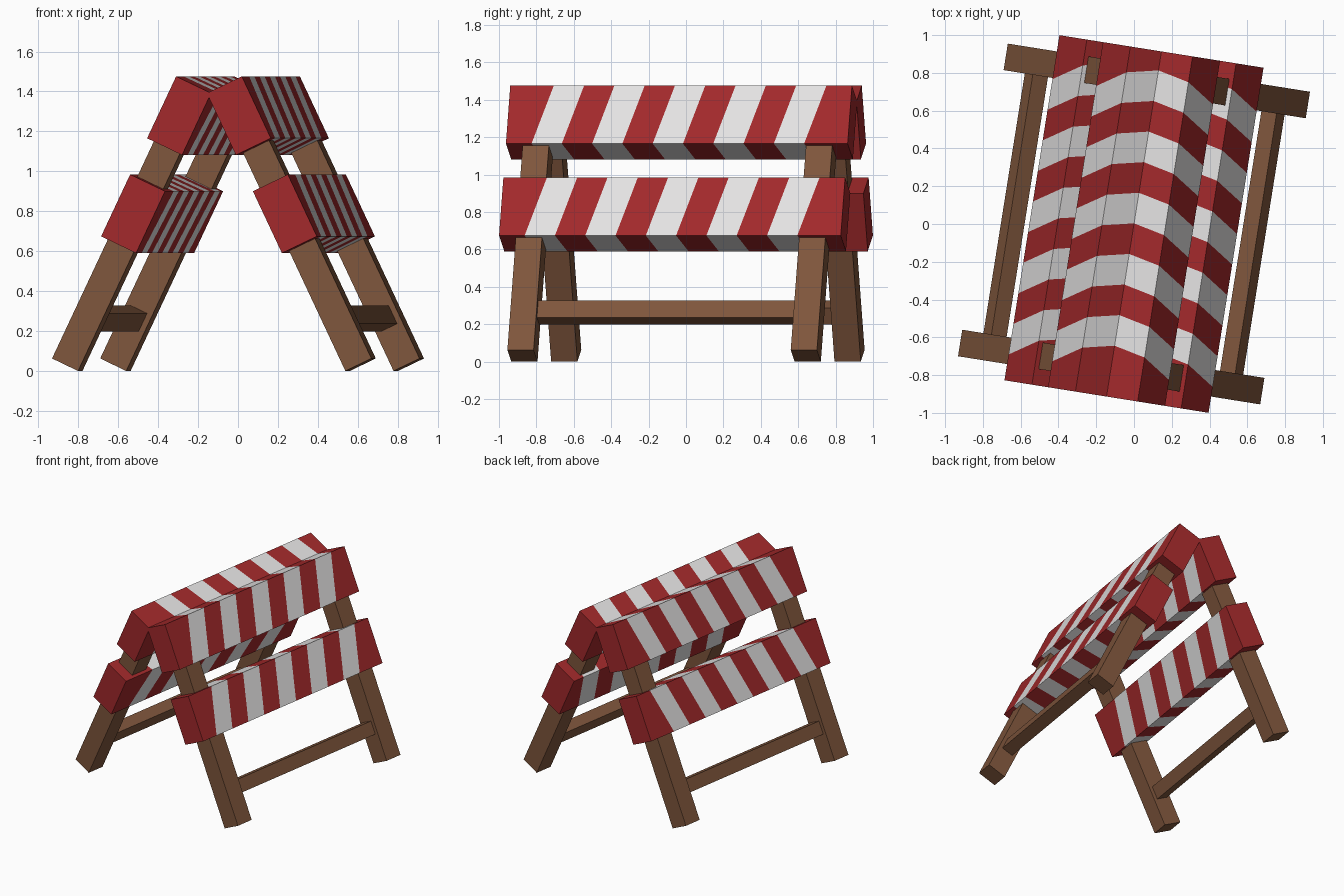
import bpy, bmesh, math
from mathutils import Matrix, Vector

if "Cube" in bpy.data.objects:
    bpy.data.objects.remove(bpy.data.objects["Cube"])

TILT = math.radians(25.4)               # lean of each side frame
YAW = Matrix.Rotation(math.radians(-9.05), 4, 'Z')
FOOT_X, FOOT_Z = 0.744, 0.031           # centre of each leg's lower end
STRIPE, EDGE = 0.164, 0.738             # stripe width, start of striped zone
SLANT, SKEW = 0.283, 0.2                # stripe lean along height / depth


def material(name, rgb):
    m = bpy.data.materials.new(name)
    m.diffuse_color = (*rgb, 1)
    m.use_nodes = True
    m.node_tree.nodes["Principled BSDF"].inputs["Base Color"].default_value = m.diffuse_color
    return m


RED = material("barrier red", (0.36, 0.022, 0.024))
WHITE = material("stripe white", (0.77, 0.76, 0.76))
WOOD = material("brown wood", (0.21, 0.092, 0.045))


def add_box(name, size, side, along, y, mats, striped=False):
    """Box centred on the leaning leg axis, 'along' units up from the foot."""
    bm = bmesh.new()
    bmesh.ops.create_cube(bm, size=1)
    bmesh.ops.scale(bm, vec=size, verts=bm.verts)
    if striped:
        # Slanted cuts; every second band between them is white
        normal = Vector((side * SKEW, 1, -SLANT))
        shift = SKEW * size[0] / 2
        for i in range(10):
            c = -EDGE + i * STRIPE + shift
            bmesh.ops.bisect_plane(bm, geom=bm.verts[:] + bm.edges[:] + bm.faces[:],
                                   plane_co=(0, c, 0), plane_no=normal)
        for f in bm.faces:
            v = f.calc_center_median().dot(normal) - shift
            band = math.floor((v + EDGE) / STRIPE)
            f.material_index = int(0 <= band <= 8 and band % 2 == 0)
    pos = Vector((side * (FOOT_X - along * math.sin(TILT)), y,
                  FOOT_Z + along * math.cos(TILT)))
    bm.transform(YAW @ Matrix.Translation(pos) @ Matrix.Rotation(-side * TILT, 4, 'Y'))
    mesh = bpy.data.meshes.new(name)
    bm.to_mesh(mesh)
    bm.free()
    for m in mats:
        mesh.materials.append(m)
    bpy.context.collection.objects.link(bpy.data.objects.new(name, mesh))


for side, label in ((-1, "left"), (1, "right")):
    # Striped boards
    for row, along in (("lower", 0.837), ("upper", 1.381)):
        add_box(f"{label}_{row}_board", (0.196, 1.85, 0.343), side, along, 0,
                (RED, WHITE), striped=True)
    # Legs, ending inside the upper board
    for end, y in (("front", -0.767), ("back", 0.767)):
        add_box(f"{label}_{end}_leg", (0.146, 0.142, 1.45), side, 0.725, y, (WOOD,))
    # Rail joining the two legs
    add_box(f"{label}_rail", (0.09, 1.45, 0.10), side, 0.256, 0, (WOOD,))
